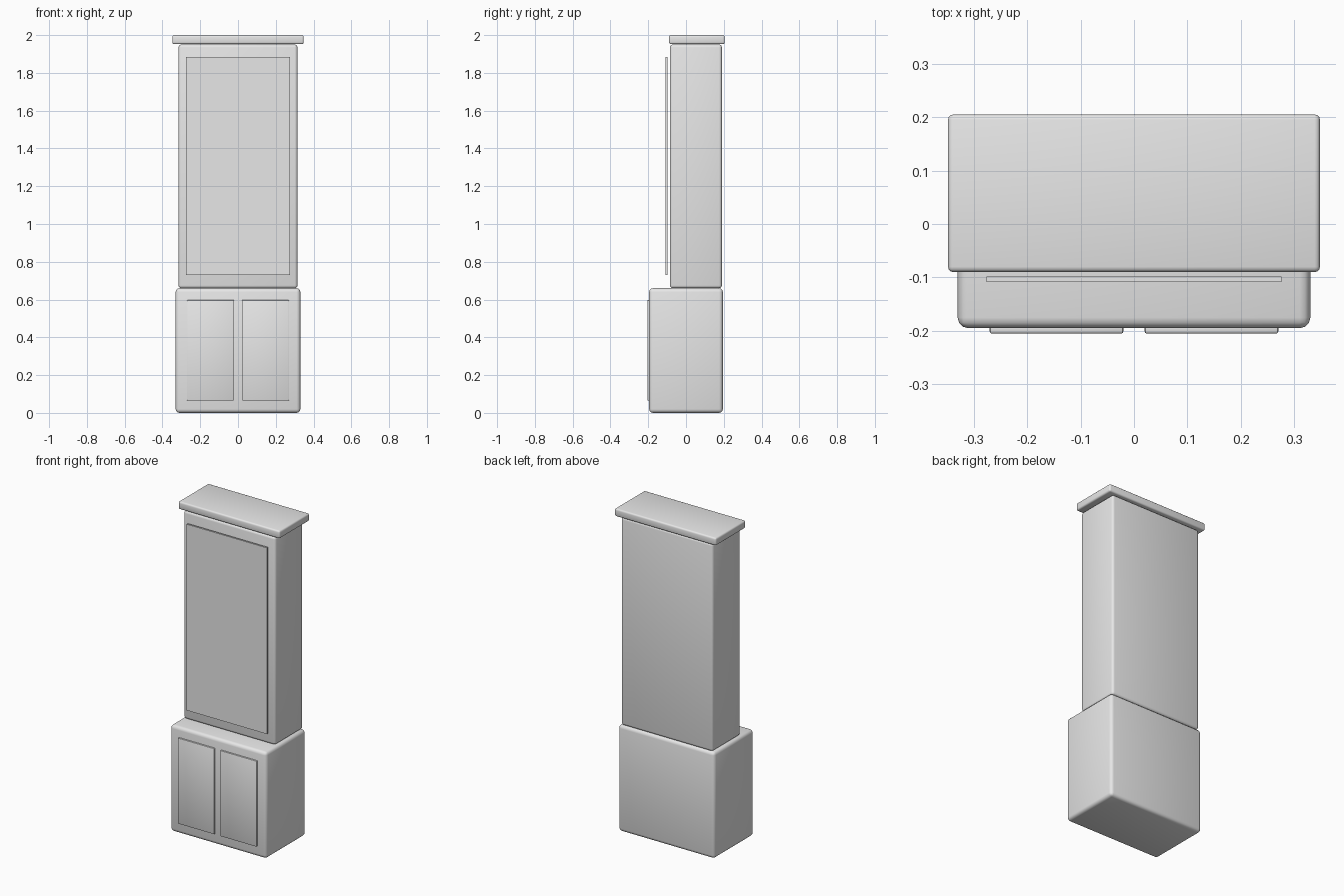
import bpy

# Remove the default cube
cube = bpy.data.objects.get("Cube")
if cube:
    bpy.data.objects.remove(cube, do_unlink=True)

# Single painted finish
GREY = (0.8, 0.8, 0.8, 1)
paint = bpy.data.materials.new("light grey")
paint.use_nodes = True
paint.diffuse_color = GREY
paint.node_tree.nodes["Principled BSDF"].inputs["Base Color"].default_value = GREY


def box(name, x, y, z, bevel, segments=3):
    """Rounded box spanning the given (min, max) ranges."""
    spans = (x, y, z)
    bpy.ops.mesh.primitive_cube_add(size=1, location=[sum(s) / 2 for s in spans])
    ob = bpy.context.object
    ob.name = name
    ob.scale = [s[1] - s[0] for s in spans]
    bpy.ops.object.transform_apply(location=False, rotation=False, scale=True)
    ob.data.materials.append(paint)
    if bevel:
        mod = ob.modifiers.new("rounded edges", "BEVEL")
        mod.width = bevel
        mod.segments = segments
        bpy.ops.object.modifier_apply(modifier=mod.name)
        bpy.ops.object.shade_smooth_by_angle()
    return ob


# Lower cupboard, upper cabinet and cornice
box("base_cabinet", (-0.33, 0.33), (-0.195, 0.195), (0, 0.66), 0.02)
box("upper_cabinet", (-0.315, 0.315), (-0.085, 0.19), (0.66, 1.95), 0.015)
box("cornice", (-0.348, 0.348), (-0.09, 0.205), (1.952, 2), 0.01)

# Pair of lower doors, slightly proud of the base
for side, sign in (("left", 1), ("right", -1)):
    xs = sorted((sign * 0.02, sign * 0.27))
    box(side + "_door", xs, (-0.205, -0.185), (0.065, 0.597), 0.004, 2)

# Thin display panel standing in front of the upper cabinet
box("front_panel", (-0.276, 0.276), (-0.109, -0.098), (0.73, 1.885), 0)
